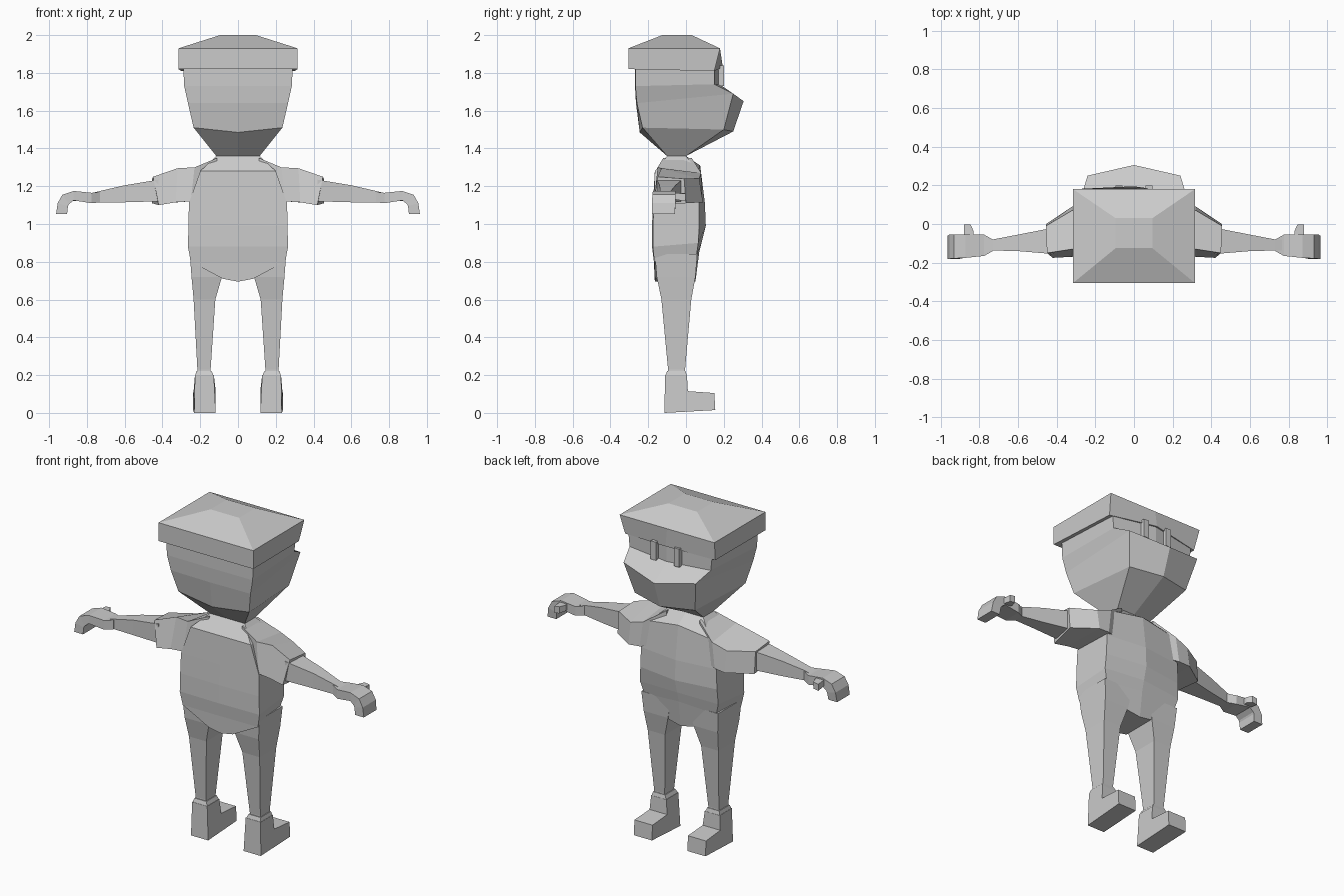
import bpy, bmesh
from mathutils import Vector

grey = bpy.data.materials.new("plain grey")
grey.diffuse_color = (0.6, 0.6, 0.6, 1)


def loft(name, rings, mirror=False):
    """Skin a stack of equal-sized point rings and cap both ends."""
    bm = bmesh.new()
    rows = [[bm.verts.new(p) for p in r] for r in rings]
    n = len(rows[0])
    for a, b in zip(rows, rows[1:]):
        for i in range(n):
            j = (i + 1) % n
            bm.faces.new((a[i], a[j], b[j], b[i]))
    bm.faces.new(rows[0][::-1])
    bm.faces.new(rows[-1])
    bmesh.ops.recalc_face_normals(bm, faces=bm.faces)
    me = bpy.data.meshes.new(name)
    bm.to_mesh(me)
    bm.free()
    me.materials.append(grey)
    ob = bpy.data.objects.new(name, me)
    bpy.context.collection.objects.link(ob)
    if mirror:
        ob.modifiers.new("mirror", 'MIRROR').use_mirror_merge = False
    return ob


def hexring(wb, wf, yb, ybc, yf, yfc, z, zf=None, zfc=None, zbc=None):
    """Ring with corner and centre points at the rear and the face side."""
    zf = z if zf is None else zf
    zfc = zf if zfc is None else zfc
    zbc = z if zbc is None else zbc
    return [(-wb, yb, z), (0, ybc, zbc), (wb, yb, z), (wf, yf, zf), (0, yfc, zfc), (-wf, yf, zf)]


def xring(x, y0, y1, z0, z1):
    return [(x, y0, z0), (x, y1, z0), (x, y1, z1), (x, y0, z1)]


def zring(z, x0, x1, y0, y1):
    return [(x0, y0, z), (x1, y0, z), (x1, y1, z), (x0, y1, z)]


# head with protruding muzzle and recessed eye band
loft("head", [
    hexring(.115, .115, -.10, -.10, 0, 0, 1.36),
    hexring(.235, .20, -.23, -.245, .20, .25, 1.51, 1.50, 1.49, 1.485),
    hexring(.265, .24, -.26, -.265, .25, .305, 1.64, 1.69, 1.65),
    hexring(.285, .27, -.268, -.27, .15, .185, 1.73, 1.74, 1.735),
    hexring(.29, .28, -.268, -.27, .15, .185, 1.84),
])

# flat cap with sloping crown
loft("cap", [
    hexring(.315, .30, -.305, -.305, .15, .195, 1.82, 1.81, 1.83),
    hexring(.315, .315, -.305, -.305, .18, .18, 1.93),
    hexring(.095, .095, -.125, -.125, .03, .03, 2.0),
])

# eyes
loft("eyes", [zring(1.73, .06, .095, .15, .20), zring(1.84, .06, .095, .15, .20)], True)

# torso
loft("torso", [
    hexring(.08, .08, -.165, -.165, .045, .05, .71, zfc=.695, zbc=.695),
    hexring(.25, .24, -.168, -.17, .055, .07, .80, .83, .85),
    hexring(.265, .26, -.175, -.18, .065, .085, .88, .90, .91),
    hexring(.262, .255, -.175, -.18, .07, .105, .99),
    hexring(.26, .25, -.17, -.175, .07, .10, 1.11),
    hexring(.20, .20, -.165, -.165, .065, .075, 1.28, 1.28, 1.31),
    hexring(.115, .115, -.10, -.10, 0, 0, 1.36),
])

# legs
loft("legs", [
    zring(.20, .145, .217, -.095, -.005),
    zring(.23, .145, .215, -.095, -.005),
    zring(.60, .12, .235, -.13, .028),
    zring(.72, .085, .246, -.155, .05),
    zring(.84, .06, .255, -.165, .06),
], True)

# boots: side outline swept across the width
outline = [(-.115, 0), (.155, .015), (.15, .105), (.01, .115), (.005, .20), (-.11, .20)]
boot_in, boot_out = [.118, .118, .118, .118, .128, .128], [.232, .238, .238, .235, .228, .228]
loft("boots", [[(x, y, z) for x, (y, z) in zip(xs, outline)] for xs in (boot_in, boot_out)], True)
loft("boot_cuffs", [zring(.195, .128, .228, -.11, .005), zring(.222, .14, .22, -.10, -.002)], True)

# sleeves
loft("sleeves", [
    xring(.11, -.12, .03, 1.14, 1.35),
    [(.25, -.165, 1.12), (.25, .085, 1.12), (.23, .08, 1.27), (.23, -.15, 1.30)],
    [(.33, -.17, 1.115), (.32, .09, 1.115), (.32, .07, 1.24), (.32, -.13, 1.295)],
    [(.42, -.175, 1.10), (.455, 0, 1.11), (.455, -.01, 1.24), (.45, -.15, 1.25)],
], True)

# forearms
loft("forearms", [
    xring(.42, -.155, -.02, 1.12, 1.235),
    xring(.60, -.14, -.055, 1.115, 1.205),
    xring(.73, -.137, -.08, 1.115, 1.175),
    xring(.77, -.137, -.08, 1.115, 1.165),
], True)

# hands with fingers curled down
loft("hands", [
    xring(.73, -.14, -.08, 1.115, 1.17),
    xring(.775, -.165, -.055, 1.11, 1.165),
    xring(.87, -.175, -.055, 1.125, 1.175),
    [(.895, -.178, 1.105), (.895, -.055, 1.105), (.93, -.055, 1.155), (.93, -.178, 1.155)],
    [(.90, -.18, 1.095), (.90, -.055, 1.095), (.955, -.055, 1.11), (.955, -.18, 1.11)],
    [(.905, -.18, 1.053), (.905, -.06, 1.053), (.963, -.06, 1.053), (.963, -.18, 1.053)],
], True)

# thumbs
loft("thumbs", [
    xring(.83, -.07, -.035, 1.13, 1.165),
    [(.845, -.06, 1.13), (.845, -.003, 1.125), (.845, -.003, 1.165), (.845, -.06, 1.165)],
    [(.878, -.06, 1.13), (.878, -.003, 1.12), (.878, -.003, 1.16), (.878, -.06, 1.165)],
], True)
